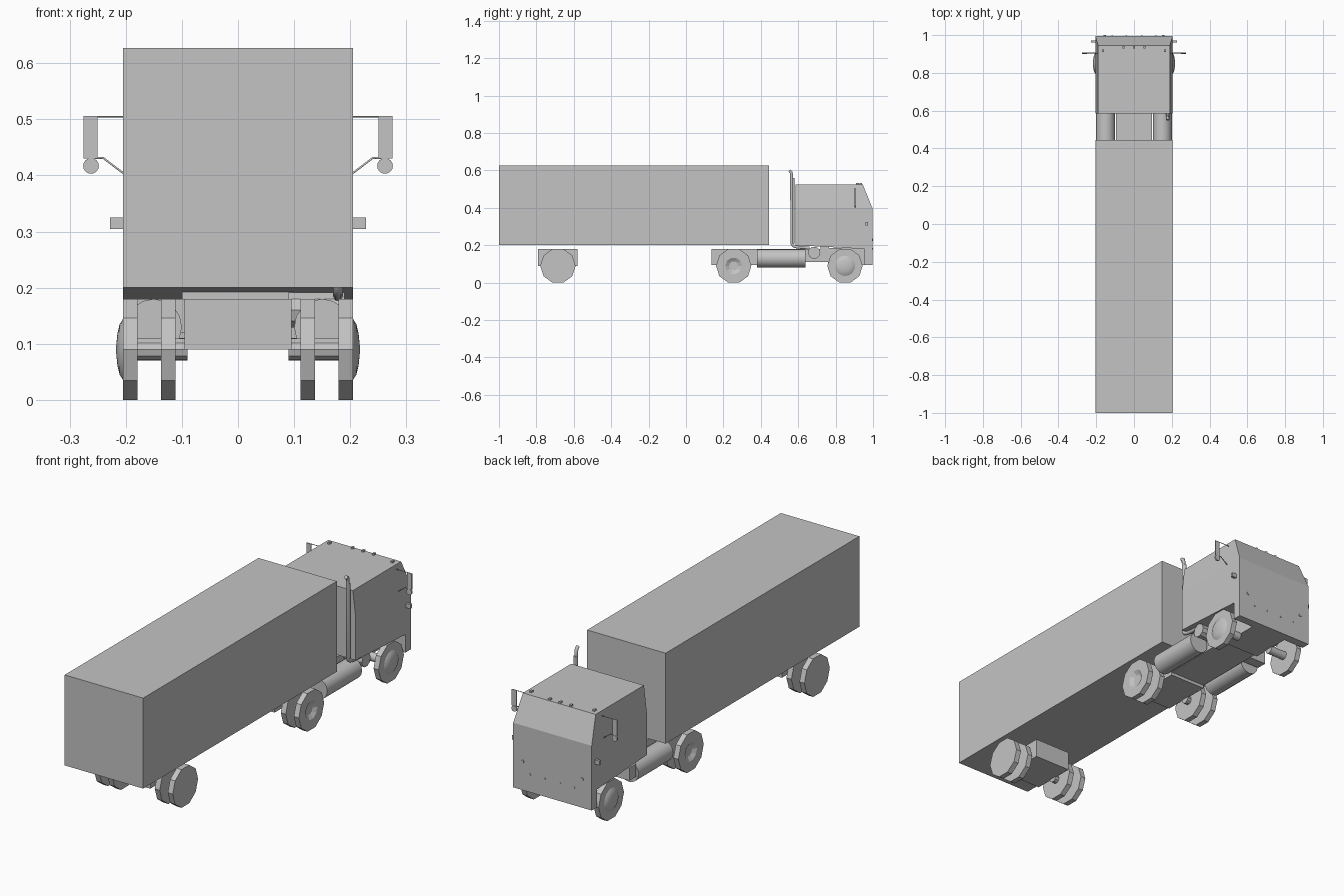
import bpy, bmesh, math
from mathutils import Vector

cube = bpy.data.objects.get("Cube")
if cube:
    bpy.data.objects.remove(cube, do_unlink=True)

GREY = (0.55, 0.55, 0.55, 1)
grey = bpy.data.materials.new("plain_grey")
grey.use_nodes = True
grey.diffuse_color = GREY
grey.node_tree.nodes["Principled BSDF"].inputs["Base Color"].default_value = GREY


def finish(name, bm, smooth=False):
    bmesh.ops.recalc_face_normals(bm, faces=bm.faces)
    mesh = bpy.data.meshes.new(name)
    bm.to_mesh(mesh)
    bm.free()
    mesh.materials.append(grey)
    ob = bpy.data.objects.new(name, mesh)
    bpy.context.collection.objects.link(ob)
    if smooth:
        bpy.ops.object.select_all(action="DESELECT")
        ob.select_set(True)
        bpy.context.view_layer.objects.active = ob
        bpy.ops.object.shade_smooth_by_angle(angle=math.radians(40))
    return ob


def box(name, x, y, z):
    """Box from (low, high) spans."""
    bm = bmesh.new()
    bmesh.ops.create_cube(bm, size=1)
    for v in bm.verts:
        v.co = [s[0] if c < 0 else s[1] for c, s in zip(v.co, (x, y, z))]
    return finish(name, bm)


def lathe(name, profile, centre, axis, sides, smooth=False):
    """Solid of revolution; profile holds (distance along axis, radius)."""
    a = Vector(axis)
    u = Vector((0, 1, 0)) if abs(a.y) < 0.5 else Vector((1, 0, 0))
    w = a.cross(u)
    bm = bmesh.new()
    rings = []
    for d, r in profile:
        angles = [2 * math.pi * i / sides for i in range(sides)]
        rings.append([bm.verts.new(Vector(centre) + a * d
                                   + r * (u * math.cos(t) + w * math.sin(t))) for t in angles])
    for lo, hi in zip(rings, rings[1:]):
        for i in range(sides):
            j = (i + 1) % sides
            bm.faces.new((lo[i], lo[j], hi[j], hi[i]))
    bm.faces.new(rings[0])
    bm.faces.new(rings[-1])
    return finish(name, bm, smooth)


def tube(name, points, radius):
    """Round pipe along a path."""
    curve = bpy.data.curves.new(name, "CURVE")
    curve.dimensions = "3D"
    curve.bevel_depth = radius
    curve.bevel_resolution = 1
    curve.use_fill_caps = True
    line = curve.splines.new("POLY")
    line.points.add(len(points) - 1)
    for p, co in zip(line.points, points):
        p.co = (*co, 1)
    curve.materials.append(grey)
    ob = bpy.data.objects.new(name, curve)
    bpy.context.collection.objects.link(ob)
    return ob


# Trailer body and the block carrying its axle
box("trailer_body", (-.205, .205), (-1, .445), (.2, .627))
box("trailer_axle_block", (-.095, .095), (-.79, -.58), (.09, .18))

# Tractor frame
box("rear_frame", (-.095, .095), (.137, .38), (.095, .18))
box("middle_frame", (-.095, .095), (.38, .76), (.11, .18))
box("front_frame", (-.095, .095), (.76, .96), (.095, .185))

# Cab: side profile extruded across, with the upper part leaning inwards
HALF, ROOF_HALF = .205, .19
cab_profile = [(.585, .2), (.585, .4), (.585, .525), (.945, .525), (.996, .4),
               (.996, .095), (.955, .095), (.955, .18)]
bm = bmesh.new()
sides = []
for s in (1, -1):
    sides.append([bm.verts.new((s * (ROOF_HALF if z > .5 else HALF), y, z)) for y, z in cab_profile])
for a in sides:
    # roof band, main side, front apron
    bm.faces.new([a[i] for i in (1, 2, 3, 4)])
    bm.faces.new([a[i] for i in (0, 1, 4, 7)])
    bm.faces.new([a[i] for i in (4, 5, 6, 7)])
n = len(cab_profile)
for i in range(n):
    j = (i + 1) % n
    bm.faces.new((sides[0][i], sides[0][j], sides[1][j], sides[1][i]))
finish("cab", bm)

# Wheels: ten-sided discs
R, W = .0946, .026
for side, s in (("left", 1), ("right", -1)):
    axis = (s, 0, 0)
    for part, y in (("trailer", -.685), ("drive", .255)):
        lathe(f"{part}_inner_wheel_{side}", [(.111, R), (.111 + W, R)], (0, y, .09), axis, 10)
        outer = [(.179, R), (.179 + W, R)]
        if part == "drive":
            outer += [(.205, .045), (.193, .025)]
        lathe(f"{part}_outer_wheel_{side}", outer, (0, y, .09), axis, 10)
        lathe(f"{part}_axle_{side}", [(.09, .02), (.18, .02)], (0, y, .09), axis, 10)
    lathe(f"steer_wheel_{side}", [(.179, R), (.205, R)], (0, .85, .09), axis, 10)
    lathe(f"steer_hub_{side}", [(.09, .02), (.18, .02), (.204, .056), (.211, .045),
                                (.215, .028), (.217, .008)], (0, .85, .09), axis, 16, True)

    # Fuel tank along the frame
    lathe(f"fuel_tank_{side}", [(.38, .05), (.64, .05)], (s * .15, 0, .13), (0, 1, 0), 16, True)

    # Mirror with its arm, strut and round lower mirror
    x = sorted((s * .25, s * .275))
    box(f"mirror_{side}", x, (.902, .907), (.43, .505))
    tube(f"mirror_arm_{side}", [(s * .19, .905, .505), (s * .275, .905, .505)], .0015)
    tube(f"mirror_strut_{side}", [(s * .203, .905, .403), (s * .24, .905, .431),
                                  (s * .255, .905, .431)], .002)
    lathe(f"round_mirror_{side}", [(.901, .014), (.908, .014)], (s * .262, 0, .417), (0, 1, 0), 16, True)

    # Side marker lamp
    box(f"side_lamp_{side}", sorted((s * .204, s * .228)), (.96, .972), (.305, .325))

    # Front lamps and studs
    lathe(f"front_lamp_{side}", [(.99, .009), (1, .007)], (s * .155, 0, .23), (0, 1, 0), 10)
    for k, sx in enumerate((.04, .115)):
        lathe(f"front_stud_{k}_{side}", [(.99, .004), (.999, .004)], (s * sx, 0, .18), (0, 1, 0), 8)

# Roof marker lamps
for k, (x, y) in enumerate([(-.055, .935), (0, .935), (.055, .935), (-.165, .917), (.165, .917)]):
    box(f"roof_lamp_{k}", (x - .005, x + .005), (y - .007, y + .007), (.52, .533))

# Exhaust stack with bent tip and foot
tube("exhaust_stack", [(.178, .552, .598), (.178, .561, .592), (.178, .565, .575),
                       (.178, .565, .21), (.178, .575, .196), (.178, .595, .19),
                       (.178, .66, .185)], .009)
tube("exhaust_shield", [(.178, .573, .56), (.178, .573, .21)], .008)

# Air tank, step box and cab mount
lathe("air_tank", [(.09, .033), (.19, .033)], (0, .685, .16), (1, 0, 0), 10)
box("step_box", (-.195, -.095), (.65, .7), (.12, .18))
box("cab_mount", (-.1, .1), (.72, .765), (.175, .2))
